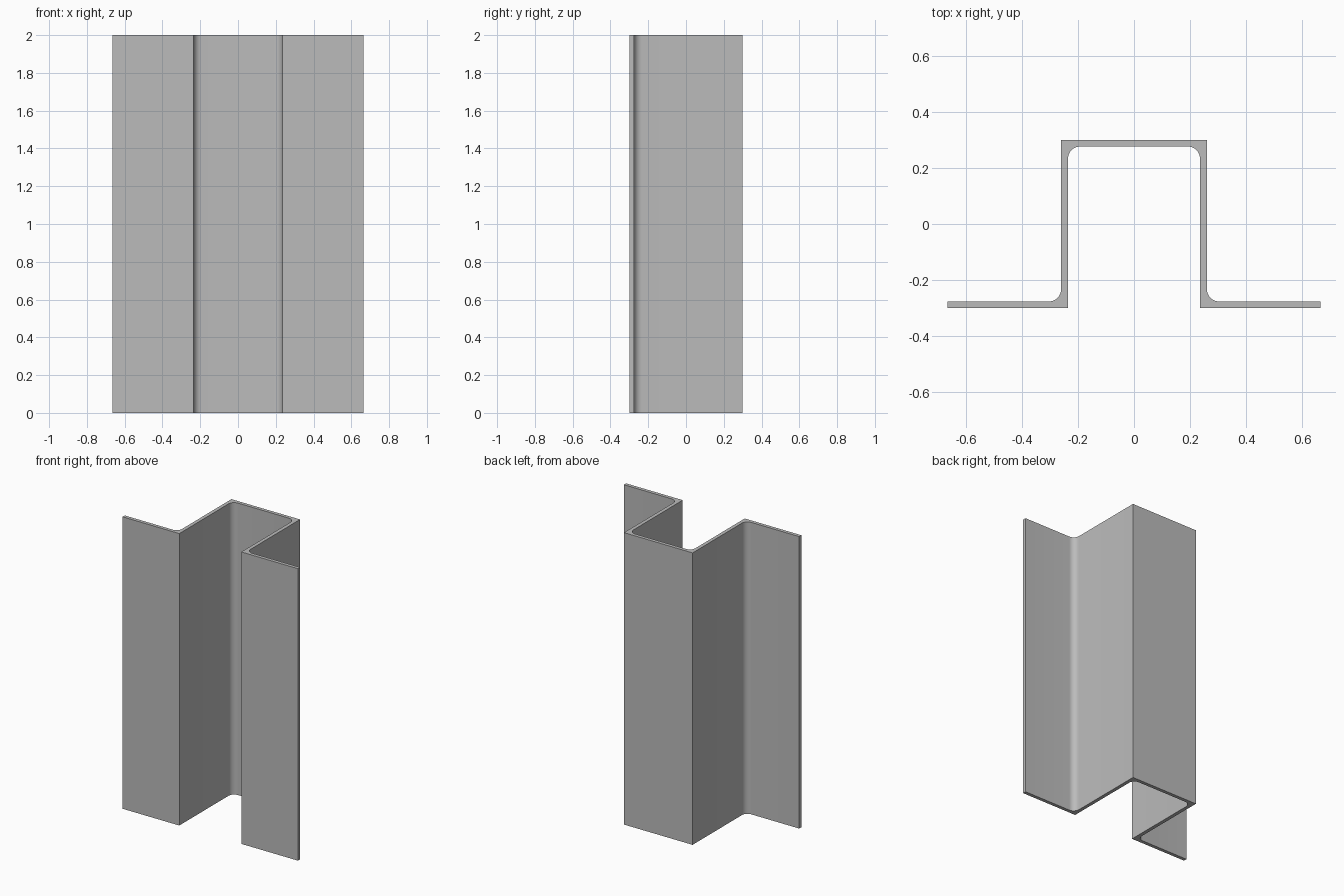
import bpy, bmesh, math

cube = bpy.data.objects.get("Cube")
if cube:
    bpy.data.objects.remove(cube, do_unlink=True)

HEIGHT = 2.0
END_X, OUT_X, IN_X = 0.665, 0.26, 0.235   # flange tip, web outside, web inside
BACK_Y, THICK = 0.30, 0.024
RADIUS, STEPS = 0.043, 8

# Plain grey metal
metal = bpy.data.materials.new("grey metal")
metal.use_nodes = True
GREY = (0.5, 0.5, 0.5, 1)
metal.diffuse_color = GREY
metal.node_tree.nodes["Principled BSDF"].inputs["Base Color"].default_value = GREY


def fillet(cx, cy, start, end):
    """Arc of points round a centre, angles in degrees."""
    points = []
    for i in range(STEPS + 1):
        a = math.radians(start + (end - start) * i / STEPS)
        points.append((cx + RADIUS * math.cos(a), cy + RADIUS * math.sin(a)))
    return points


# Right-hand half of the hat profile: rounded inner corners, sharp outer ones
inner = fillet(IN_X - RADIUS, BACK_Y - THICK - RADIUS, 90, 0)
inner += [(IN_X, -BACK_Y), (END_X, -BACK_Y)]
outer = [(END_X, -BACK_Y + THICK)]
outer += fillet(OUT_X + RADIUS, -BACK_Y + THICK + RADIUS, 270, 180)
outer += [(OUT_X, BACK_Y)]
half = inner + outer
profile = half + [(-x, y) for x, y in reversed(half)]

# Extrude the profile upward
bm = bmesh.new()
base = bm.faces.new([bm.verts.new((x, y, 0)) for x, y in profile])
extruded = bmesh.ops.extrude_face_region(bm, geom=[base], use_keep_orig=True)
top = [v for v in extruded["geom"] if isinstance(v, bmesh.types.BMVert)]
bmesh.ops.translate(bm, verts=top, vec=(0, 0, HEIGHT))
bmesh.ops.recalc_face_normals(bm, faces=bm.faces)

mesh = bpy.data.meshes.new("hat_channel")
bm.to_mesh(mesh)
bm.free()
mesh.materials.append(metal)
channel = bpy.data.objects.new("hat_channel", mesh)
bpy.context.collection.objects.link(channel)

# Smooth the fillets, keep the corners crisp
bpy.ops.object.select_all(action="DESELECT")
bpy.context.view_layer.objects.active = channel
channel.select_set(True)
bpy.ops.object.shade_smooth_by_angle(angle=math.radians(30))
